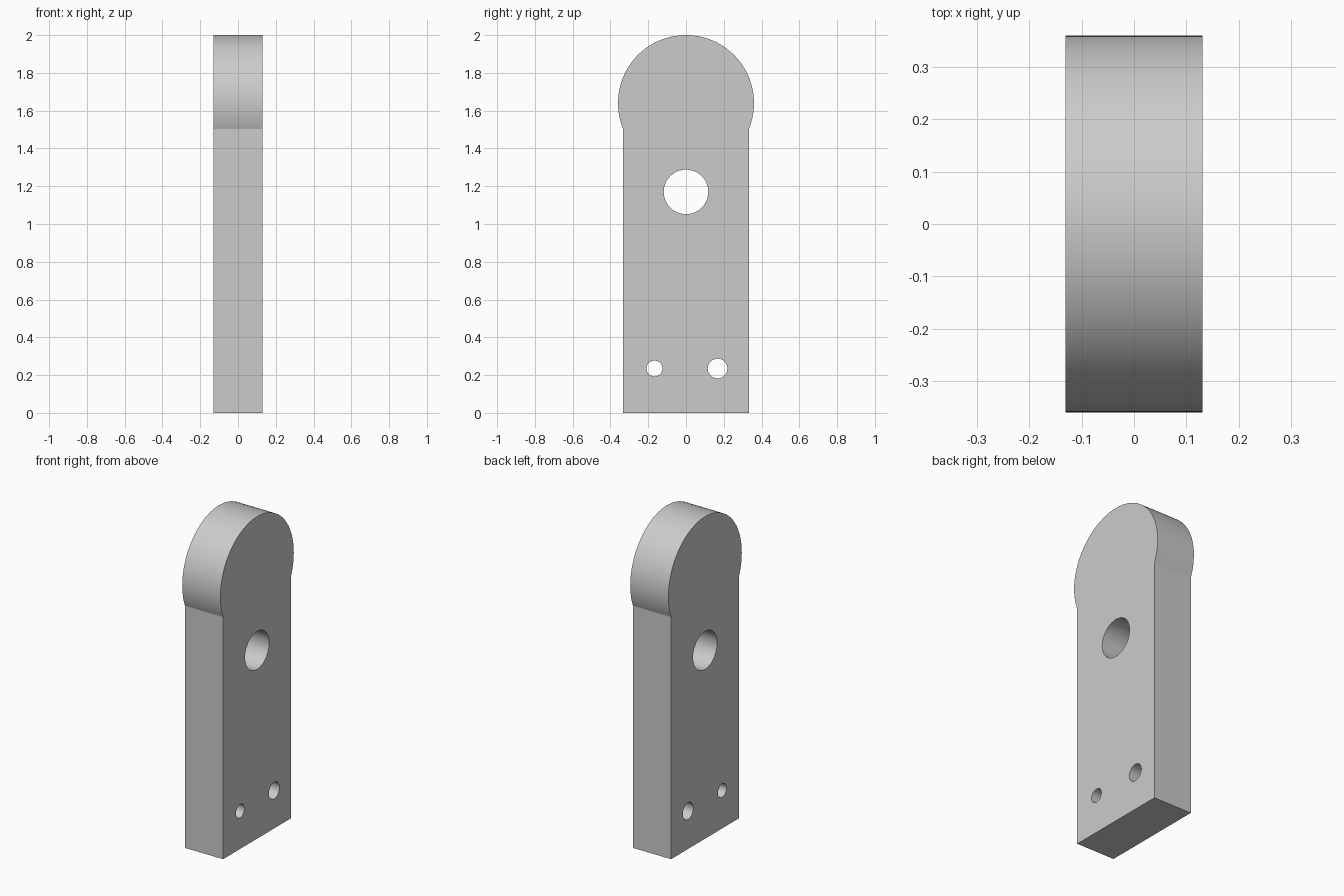
import bpy, bmesh, math
from mathutils import Vector

if "Cube" in bpy.data.objects:
    bpy.data.objects.remove(bpy.data.objects["Cube"], do_unlink=True)

HALF_THICK = 0.131
HALF_WIDTH = 0.333
HEAD_RADIUS = 0.36
HEAD_Z = 2 - HEAD_RADIUS


def arc(y, z, radius, start, end, steps):
    """Points along an arc in the y-z plane."""
    angles = [start + (end - start) * i / steps for i in range(steps + 1)]
    return [(y + radius * math.cos(a), z + radius * math.sin(a)) for a in angles]


def add_loop(bm, points):
    verts = [bm.verts.new((-HALF_THICK, y, z)) for y, z in points]
    for i, v in enumerate(verts):
        bm.edges.new((v, verts[i - 1]))


# Plain grey material
grey = bpy.data.materials.new("plain grey")
grey.use_nodes = True
colour = (0.6, 0.6, 0.6, 1)
grey.diffuse_color = colour
grey.node_tree.nodes["Principled BSDF"].inputs["Base Color"].default_value = colour

# Outline: straight bar with a round head wider than the bar
bm = bmesh.new()
dip = -math.acos(HALF_WIDTH / HEAD_RADIUS)
head = arc(0, HEAD_Z, HEAD_RADIUS, dip, math.pi - dip, 72)
add_loop(bm, [(-HALF_WIDTH, 0), (HALF_WIDTH, 0)] + head)

# Through holes: one pivot hole and two unequal bolt holes
for y, z, radius in ((0, 1.17, 0.118), (-0.167, 0.235, 0.042), (0.167, 0.235, 0.052)):
    add_loop(bm, arc(y, z, radius, 0, math.tau, 48)[:-1])

# Fill around the holes and extrude to full thickness
bmesh.ops.triangle_fill(bm, edges=bm.edges[:], use_beauty=True, normal=Vector((-1, 0, 0)))
extruded = bmesh.ops.extrude_face_region(bm, geom=bm.faces[:], use_keep_orig=True)
moved = [g for g in extruded["geom"] if isinstance(g, bmesh.types.BMVert)]
bmesh.ops.translate(bm, verts=moved, vec=(2 * HALF_THICK, 0, 0))
bmesh.ops.recalc_face_normals(bm, faces=bm.faces[:])

mesh = bpy.data.meshes.new("link_plate")
bm.to_mesh(mesh)
bm.free()
mesh.materials.append(grey)
plate = bpy.data.objects.new("link_plate", mesh)
bpy.context.collection.objects.link(plate)

# Smooth curved walls, crisp rims
bpy.context.view_layer.objects.active = plate
plate.select_set(True)
bpy.ops.object.shade_smooth_by_angle(angle=math.radians(20))
